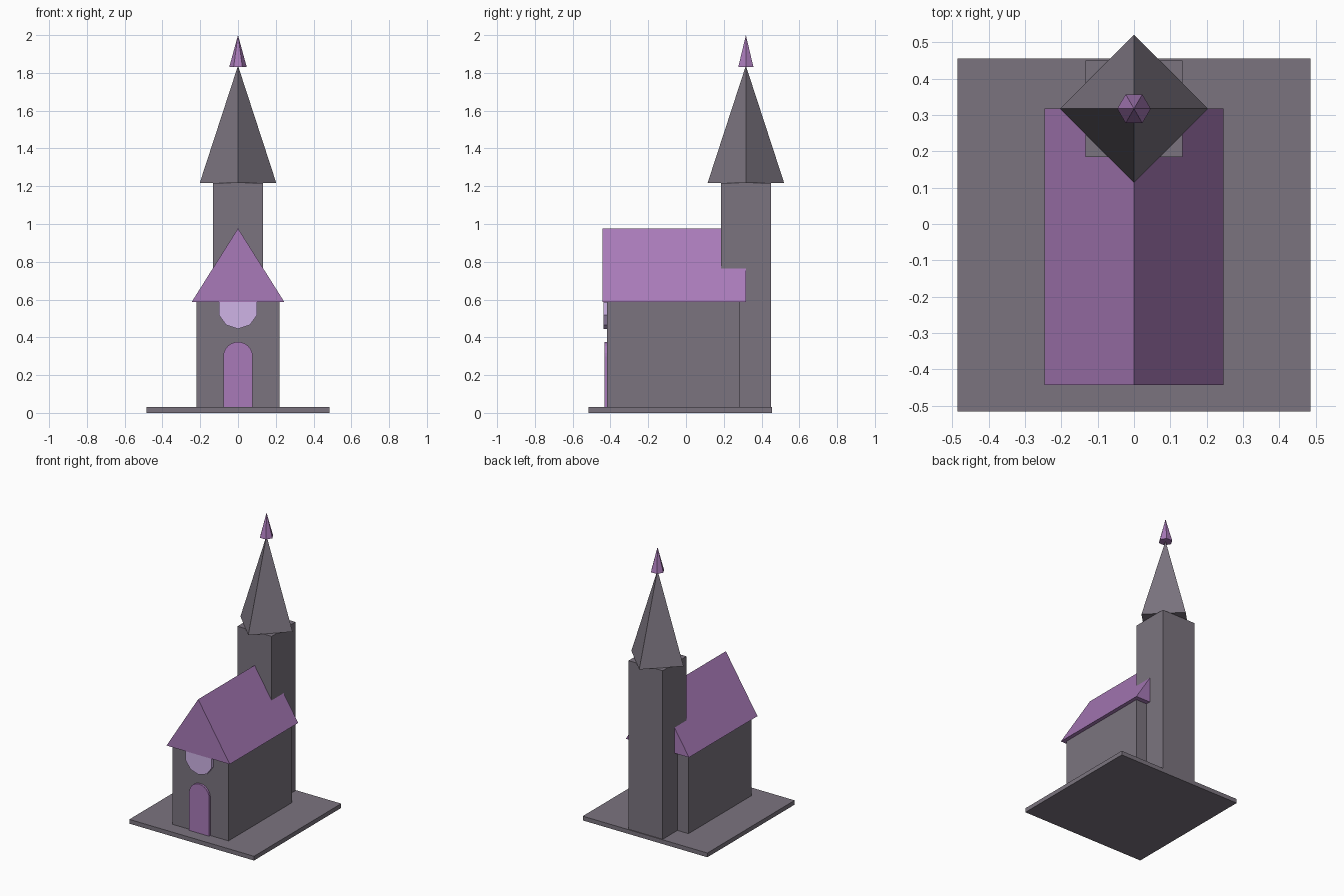
import bpy, bmesh, math

if "Cube" in bpy.data.objects:
    bpy.data.objects.remove(bpy.data.objects["Cube"])


def srgb(r, g, b):
    f = lambda c: c / 12.92 if c <= 0.04045 else ((c + 0.055) / 1.055) ** 2.4
    return (f(r / 255), f(g / 255), f(b / 255), 1)


def material(name, rgb):
    m = bpy.data.materials.new(name)
    m.diffuse_color = srgb(*rgb)
    m.use_nodes = True
    m.node_tree.nodes["Principled BSDF"].inputs["Base Color"].default_value = m.diffuse_color
    return m


stone = material("grey stone", (123, 116, 127))
purple = material("purple", (168, 122, 184))
lilac = material("pale lilac", (207, 180, 230))


def finish(name, bm, mat):
    bmesh.ops.recalc_face_normals(bm, faces=bm.faces)
    me = bpy.data.meshes.new(name)
    bm.to_mesh(me)
    bm.free()
    me.materials.append(mat)
    ob = bpy.data.objects.new(name, me)
    bpy.context.collection.objects.link(ob)
    return ob


def box(name, x, y0, y1, z0, z1, mat):
    return extruded(name, [(-x, z0), (x, z0), (x, z1), (-x, z1)], y0, y1, mat)


def extruded(name, profile, y0, y1, mat):
    """Extrude an x-z outline from y0 back to y1."""
    bm = bmesh.new()
    face = bm.faces.new([bm.verts.new((x, y0, z)) for x, z in profile])
    ext = bmesh.ops.extrude_face_region(bm, geom=[face])["geom"]
    moved = [v for v in ext if isinstance(v, bmesh.types.BMVert)]
    bmesh.ops.translate(bm, verts=moved, vec=(0, y1 - y0, 0))
    return finish(name, bm, mat)


def pyramid(name, sides, radius, y, z0, z1, mat):
    """Closed pyramid with one corner on the +x axis."""
    bm = bmesh.new()
    ring = [bm.verts.new((radius * math.cos(math.tau * i / sides),
                          y + radius * math.sin(math.tau * i / sides), z0))
            for i in range(sides)]
    tip = bm.verts.new((0, y, z1))
    bm.faces.new(ring)
    for i in range(sides):
        bm.faces.new((ring[i], ring[(i + 1) % sides], tip))
    return finish(name, bm, mat)


def arc(cz, radius, start, end, steps):
    return [(radius * math.cos(a), cz + radius * math.sin(a))
            for a in (math.radians(start + (end - start) * i / steps)
                      for i in range(steps + 1))]


# Ground slab and nave
box("base_slab", 0.485, -0.515, 0.455, 0, 0.03, stone)
box("nave_walls", 0.219, -0.418, 0.285, 0.03, 0.586, stone)
extruded("nave_roof", [(-0.246, 0.586), (0.246, 0.586), (0, 0.977)],
         -0.443, 0.318, purple)

# Tower with its diagonal spire and finial
box("tower", 0.133, 0.184, 0.449, 0.03, 1.216, stone)
pyramid("spire", 4, 0.203, 0.317, 1.216, 1.838, stone)
pyramid("finial", 6, 0.046, 0.317, 1.832, 2.0, purple)

# Arched door and ten-sided window under the gable
extruded("door", [(-0.078, 0.03), (0.078, 0.03)] + arc(0.298, 0.078, 0, 180, 12),
         -0.432, -0.41, purple)
extruded("round_window", arc(0.552, 0.107, -90, 234, 9), -0.438, -0.41, lilac)
